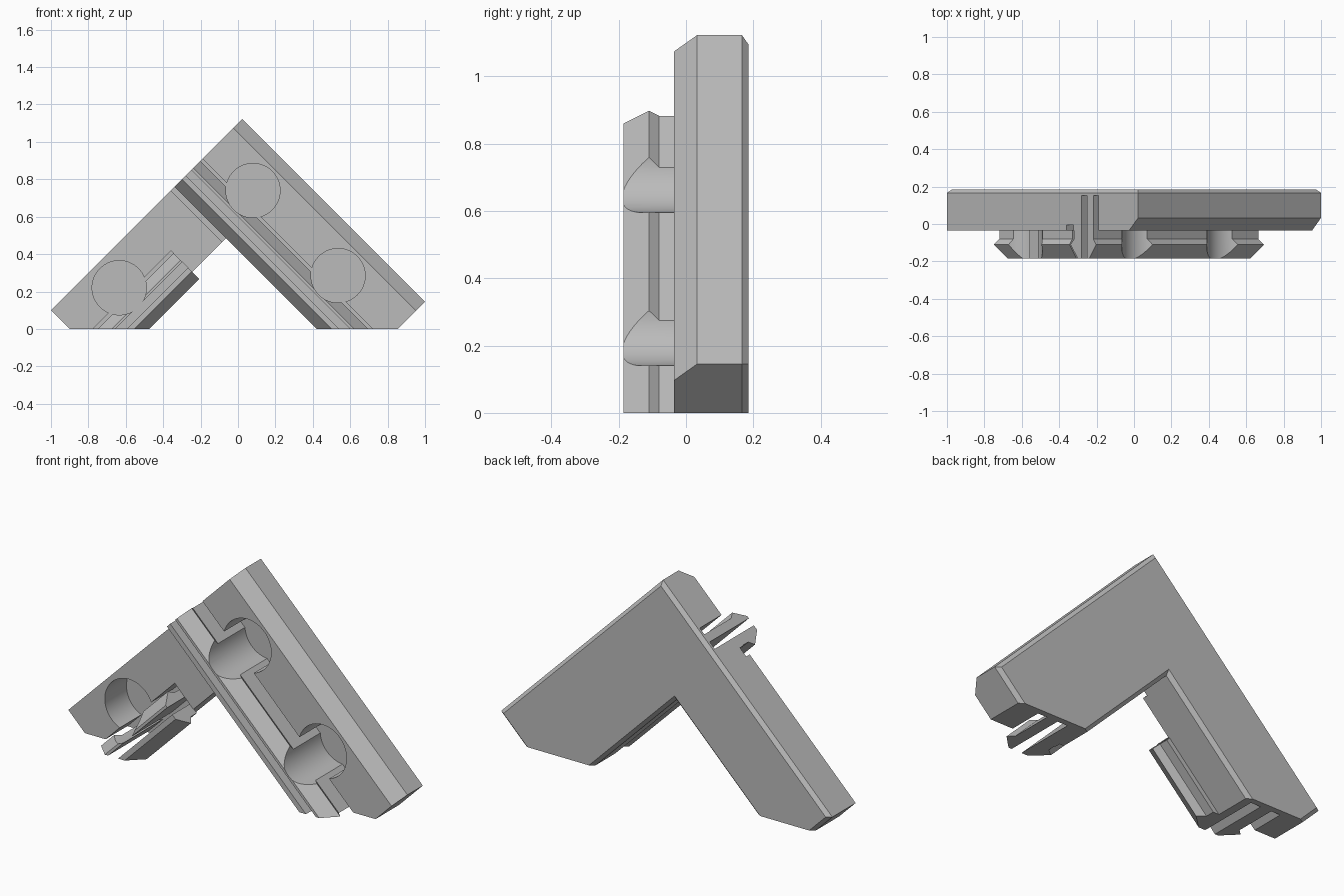
import bpy, bmesh, math
from mathutils import Matrix

cube = bpy.data.objects.get("Cube")
if cube:
    bpy.data.objects.remove(cube, do_unlink=True)

FRONT, BACK, FLOOR = -0.035, 0.185, 0.152

grey = bpy.data.materials.new("light_grey")
grey.use_nodes = True
grey.diffuse_color = (0.5, 0.5, 0.5, 1)
grey.node_tree.nodes["Principled BSDF"].inputs["Base Color"].default_value = (0.5, 0.5, 0.5, 1)


def finish(name, bm):
    bmesh.ops.recalc_face_normals(bm, faces=bm.faces)
    mesh = bpy.data.meshes.new(name)
    bm.to_mesh(mesh)
    bm.free()
    mesh.materials.append(grey)
    ob = bpy.data.objects.new(name, mesh)
    bpy.context.collection.objects.link(ob)
    return ob


def loft(name, start, end):
    """Solid between two matching loops of points."""
    bm = bmesh.new()
    a = [bm.verts.new(p) for p in start]
    b = [bm.verts.new(p) for p in end]
    bm.faces.new(a)
    bm.faces.new(b[::-1])
    for i in range(len(a)):
        j = (i + 1) % len(a)
        bm.faces.new((a[i], b[i], b[j], a[j]))
    return finish(name, bm)


def diagonal(across, along, y, side):
    """Point in the 45 degree frame of an arm; side is 1 for +x, -1 for -x."""
    if side > 0:
        return ((across - along) / 2, y, (across + along) / 2)
    return ((along - across) / 2, y, (across + along) / 2)


def sweep(name, profile, top, side, below=0.0):
    """Run a cross-section down an arm and trim it level at the bottom."""
    return loft(name,
                [diagonal(w, top, y, side) for w, y in profile],
                [diagonal(w, -w - below, y, side) for w, y in profile])


def box_profile(w0, w1, y0, y1):
    return [(w0, y0), (w1, y0), (w1, y1), (w0, y1)]


def cut(ob, cutters):
    bpy.context.view_layer.objects.active = ob
    for c in cutters:
        m = ob.modifiers.new("cut", "BOOLEAN")
        m.operation = "DIFFERENCE"
        m.solver = "EXACT"
        m.object = c
        bpy.ops.object.modifier_apply(modifier=m.name)


# Angled body
outline = [(0.022, 1.122), (1.0, 0.145), (0.855, 0), (0.43, 0),
           (-0.06, 0.49), (-0.55, 0), (-0.9, 0), (-1.0, 0.1)]
body = loft("angled_body", [(x, FRONT, z) for x, z in outline],
            [(x, BACK, z) for x, z in outline])


def bevel(ob, test, width):
    bm = bmesh.new()
    bm.from_mesh(ob.data)
    edges = [e for e in bm.edges if test(*[v.co for v in e.verts])]
    bmesh.ops.bevel(bm, geom=edges, offset=width, segments=1, affect="EDGES")
    bm.to_mesh(ob.data)
    bm.free()


# Wide front chamfer on the +x arm, thin chamfer around the back
bevel(body, lambda a, b: max(a.y, b.y) < 0 and max(a.z, b.z) > 1
      and max(a.x, b.x) > 0.9, 0.068)
bevel(body, lambda a, b: min(a.y, b.y) > BACK - 0.001
      and max(a.z, b.z) > 0.001, 0.019)

# Round sockets
sockets = []
for x, z in [(0.08, 0.74), (0.535, 0.285), (-0.635, 0.22)]:
    bm = bmesh.new()
    depth = FLOOR + 0.3
    bmesh.ops.create_cone(bm, cap_ends=True, segments=64, radius1=0.145,
                          radius2=0.145, depth=depth)
    bm.transform(Matrix.Translation((x, FLOOR - depth / 2, z))
                 @ Matrix.Rotation(math.pi / 2, 4, "X"))
    sockets.append(finish("socket_cutter", bm))

# Clip prongs and the relief slots beside them
slots, prongs = [], []
for label, side, shift, top in [("left", 1, 0.0, 1.1), ("right", -1, 0.055, 0.06)]:
    inner = [(0.46, -0.03), (0.46, -0.08), (0.42, -0.11),
             (0.50, -0.185), (0.54, -0.185), (0.54, -0.03)]
    outer = [(0.60, -0.03), (0.60, -0.185), (0.62, -0.185),
             (0.695, -0.11), (0.665, -0.08), (0.665, -0.03)]
    for part, profile in [("inner", inner), ("outer", outer)]:
        prongs.append(sweep(f"{label}_{part}_prong",
                            [(w + shift, y) for w, y in profile], top, side))
    reach = top + 0.1 if side > 0 else top
    for w0, w1 in [(0.54, 0.60), (0.665, 0.72)]:
        slots.append(sweep("slot_cutter",
                           box_profile(w0 + shift, w1 + shift, -0.1, FLOOR),
                           reach, side, 0.1))

# Shallow clearance groove beside the long inner prong
groove = sweep("groove_cutter", box_profile(0.38, 0.455, -0.1, -0.005), 1.2, 1, 0.1)

cut(body, slots + [groove] + sockets)
for p in prongs:
    if "outer" in p.name:
        cut(p, sockets[:2] if p.name.startswith("left") else sockets[2:])

for c in slots + sockets + [groove]:
    bpy.data.objects.remove(c, do_unlink=True)

# Smooth socket walls, crisp edges elsewhere
bpy.ops.object.select_all(action="DESELECT")
for ob in [body] + prongs:
    ob.select_set(True)
bpy.context.view_layer.objects.active = body
bpy.ops.object.shade_smooth_by_angle(angle=math.radians(20))
